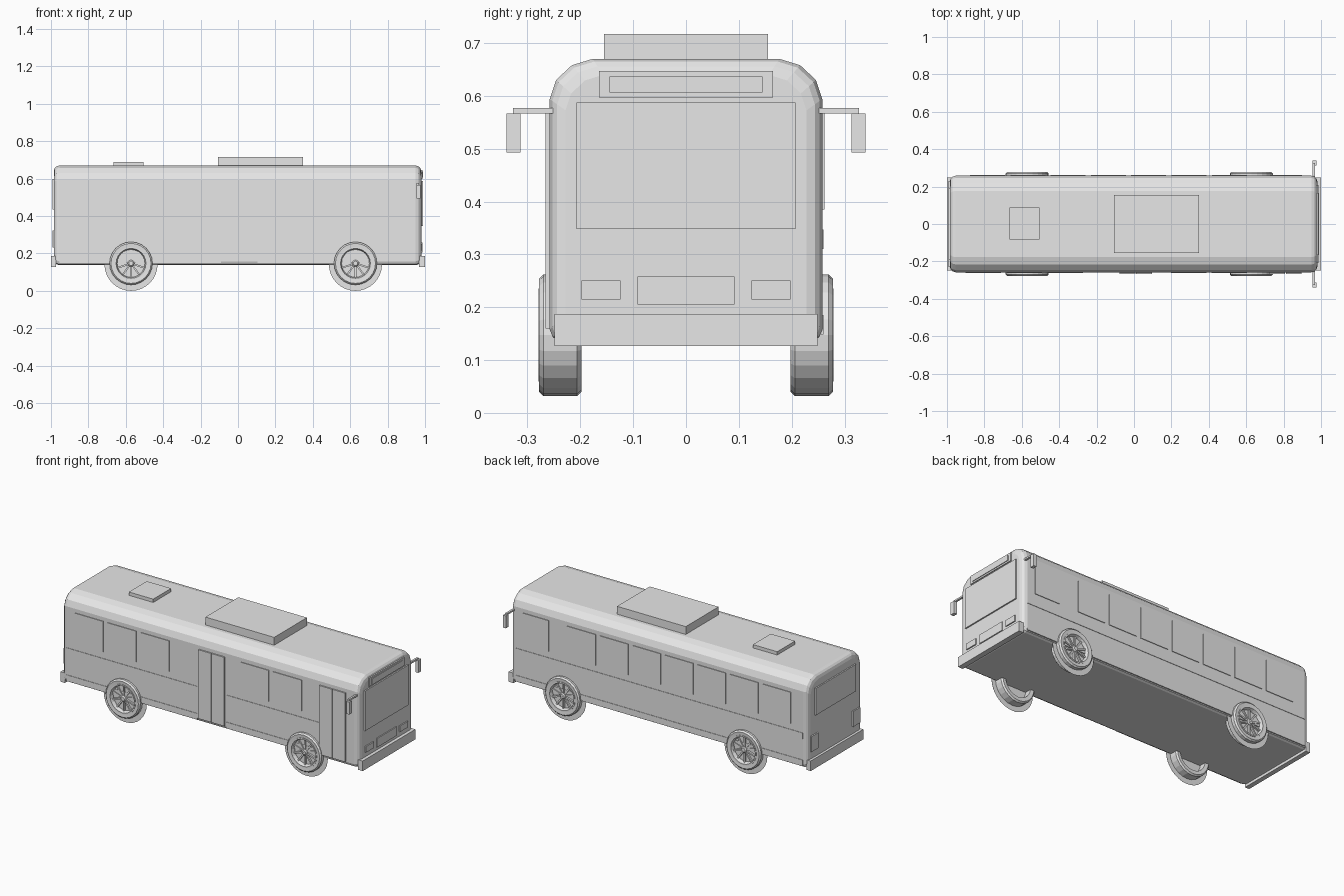
import bpy, bmesh
from math import sin, cos, pi
from mathutils import Matrix

cube = bpy.data.objects.get("Cube")
if cube:
    bpy.data.objects.remove(cube)

grey = bpy.data.materials.new("plain_grey")
grey.use_nodes = True
grey.diffuse_color = (0.8, 0.8, 0.8, 1)
grey.node_tree.nodes["Principled BSDF"].inputs["Base Color"].default_value = (0.8, 0.8, 0.8, 1)


def finish(name, bm):
    bmesh.ops.recalc_face_normals(bm, faces=bm.faces)
    mesh = bpy.data.meshes.new(name)
    bm.to_mesh(mesh)
    bm.free()
    mesh.materials.append(grey)
    obj = bpy.data.objects.new(name, mesh)
    bpy.context.collection.objects.link(obj)
    return obj


def box(name, x, y, z):
    """Box from (low, high) pairs."""
    bm = bmesh.new()
    bmesh.ops.create_cube(bm, size=1)
    for v in bm.verts:
        v.co = [(a + b) / 2 + c * abs(b - a) for (a, b), c in zip((x, y, z), v.co)]
    return finish(name, bm)


def loft(bm, rings, closed=False):
    """Bridge rings of points, capping the ends unless closed."""
    rows = [[bm.verts.new(p) for p in ring] for ring in rings]
    n = len(rows[0])
    pairs = list(zip(rows, rows[1:]))
    if closed:
        pairs.append((rows[-1], rows[0]))
    else:
        bm.faces.new(rows[0])
        bm.faces.new(rows[-1])
    for a, b in pairs:
        for i in range(n):
            j = (i + 1) % n
            bm.faces.new((a[i], a[j], b[j], b[i]))


def lathe(name, cx, cz, side, profile, n=24):
    """Spin a closed (radius, y) profile about the axle."""
    bm = bmesh.new()
    loft(bm, [[(cx + r * sin(2 * pi * k / n), side * y, cz + r * cos(2 * pi * k / n))
               for r, y in profile] for k in range(n)], closed=True)
    return finish(name, bm)


# Body shell: rounded cross-section, eased in at both ends
half = [(0.24, 0.137), (0.252, 0.143), (0.258, 0.158), (0.258, 0.594),
        (0.246, 0.63), (0.216, 0.658), (0.177, 0.67)]
section = half + [(-y, z) for y, z in reversed(half)]
REAR, FRONT, MID = -0.985, 0.98, 0.403
ease = [(0, 0.03), (0.005, 0.014), (0.014, 0.005), (0.03, 0)]
stations = [(REAR + d, i) for d, i in ease] + [(FRONT - d, i) for d, i in reversed(ease)]
body = bmesh.new()
loft(body, [[(x, y * (1 - i / 0.258), MID + (z - MID) * (1 - i / 0.267))
             for y, z in section] for x, i in stations])
finish("body", body)

# Roof units
box("roof_air_unit", (-0.107, 0.348), (-0.155, 0.155), (0.66, 0.717))
box("roof_hatch", (-0.665, -0.504), (-0.082, 0.087), (0.66, 0.69))

# Bumpers
box("front_bumper", (0.968, 1.0), (-0.249, 0.249), (0.127, 0.187))
box("rear_bumper", (-1.0, -0.972), (-0.249, 0.249), (0.127, 0.187))

# Front end panels
box("windshield", (0.97, 0.988), (-0.207, 0.207), (0.348, 0.587))
box("sign_frame", (0.955, 0.986), (-0.165, 0.165), (0.597, 0.647))
box("sign_panel", (0.955, 0.99), (-0.145, 0.145), (0.606, 0.637))
box("front_plate", (0.97, 0.986), (-0.092, 0.092), (0.205, 0.258))

# Rear window
box("rear_window", (-0.993, -0.97), (-0.19, 0.19), (0.436, 0.597))

# Lamps and mirrors on both sides
for side, label in ((1, "left"), (-1, "right")):
    def span(a, b):
        return tuple(sorted((side * a, side * b)))
    box(label + "_headlamp", (0.97, 0.987), span(0.124, 0.198), (0.215, 0.251))
    box(label + "_tail_lamp", (-0.993, -0.97), span(0.165, 0.23), (0.232, 0.324))
    box(label + "_mirror_arm", (0.955, 0.967), span(0.24, 0.327), (0.567, 0.577))
    box(label + "_mirror", (0.955, 0.975), span(0.313, 0.34), (0.493, 0.567))

# Side windows
GLASS = (0.385, 0.57)
left_starts = [0.728] + [0.416 - 0.2155 * k for k in range(7)]
for x in left_starts:
    width = 0.17 if x > 0.7 else 0.187
    box("left_window", (x, x + width), (0.25, 0.262), GLASS)
for x in (-0.9, -0.68, -0.463, 0.198, 0.415):
    box("right_window", (x, x + 0.189), (-0.262, -0.25), GLASS)

# Double-leaf doors on the right side
for x in (-0.077, 0.724):
    for k in range(2):
        a = x + 0.088 * k
        box("door_leaf", (a, a + 0.084), (-0.266, -0.25), (0.16, 0.572))

# Belt and sill trim strips, interrupted by the doors and wheels
for label, z in (("belt_trim", (0.31, 0.347)), ("sill_trim", (0.148, 0.185))):
    box("left_" + label, (-0.955, 0.95), (0.25, 0.2605), z)
    for x in ((-0.955, -0.09), (0.105, 0.715)):
        box("right_" + label, x, (-0.2605, -0.25), z)

# Wheels: tyre, rim, spokes, hub and flat arch ring
CZ = 0.147
tyre = [(0.085, 0.2), (0.107, 0.198), (0.115, 0.206), (0.115, 0.27), (0.107, 0.278), (0.085, 0.276)]
rim = [(0.088, 0.24), (0.088, 0.279), (0.08, 0.279), (0.074, 0.262), (0.074, 0.24)]
disc = [(0.001, 0.24), (0.08, 0.24), (0.08, 0.255), (0.001, 0.255)]
hub = [(0.001, 0.245), (0.018, 0.245), (0.018, 0.268), (0.012, 0.274), (0.001, 0.274)]
arch = [(0.1, 0.2495), (0.142, 0.2495), (0.142, 0.25), (0.1, 0.25)]
for end, cx in (("front", 0.628), ("rear", -0.572)):
    for side, label in ((1, "left"), (-1, "right")):
        tag = end + "_" + label + "_"
        lathe(tag + "tyre", cx, CZ, side, tyre)
        lathe(tag + "rim", cx, CZ, side, rim)
        lathe(tag + "wheel_disc", cx, CZ, side, disc)
        lathe(tag + "hub", cx, CZ, side, hub, 12)
        lathe(tag + "arch_ring", cx, 0.142, side, arch, 32)
        spokes = bmesh.new()
        for k in range(10):
            move = (Matrix.Translation((cx, side * 0.259, CZ))
                    @ Matrix.Rotation(2 * pi * k / 10, 4, "Y")
                    @ Matrix.Translation((0, 0, 0.045))
                    @ Matrix.Diagonal((0.009, 0.014, 0.064, 1)))
            bmesh.ops.create_cube(spokes, size=1, matrix=move)
        finish(tag + "spokes", spokes)
